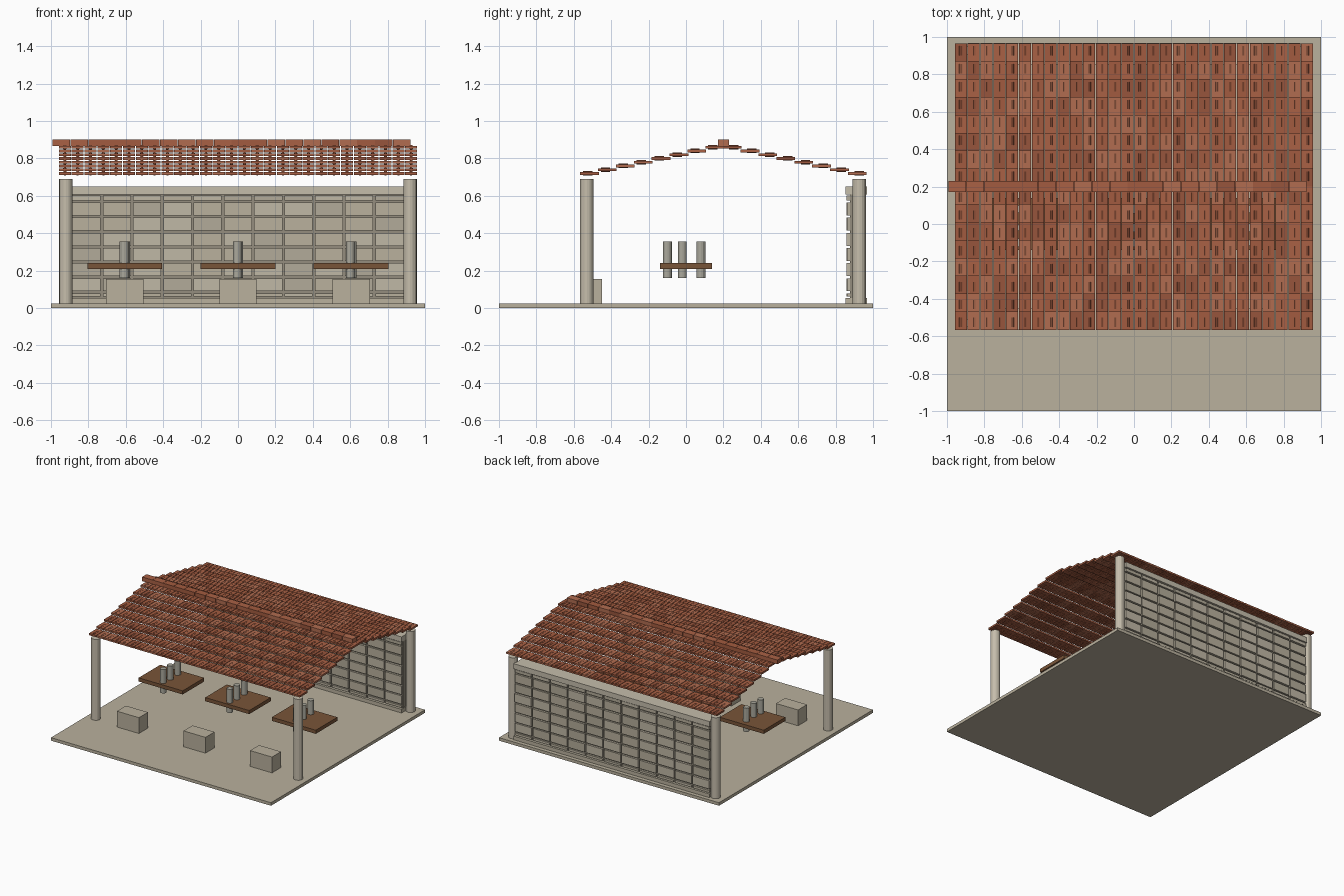
import bpy, bmesh, random
from mathutils import Matrix, Vector

if "Cube" in bpy.data.objects:
    bpy.data.objects.remove(bpy.data.objects["Cube"])
random.seed(4)


def mat(name, rgb):
    m = bpy.data.materials.new(name)
    m.diffuse_color = (*rgb, 1)
    m.use_nodes = True
    m.node_tree.nodes["Principled BSDF"].inputs["Base Color"].default_value = m.diffuse_color
    return m


stone = mat("stone", (0.49, 0.44, 0.34))
column_mat = mat("pale_stone", (0.56, 0.51, 0.41))
blocks = [mat("block_%d" % i, c) for i, c in enumerate(
    [(0.49, 0.44, 0.34), (0.53, 0.48, 0.38), (0.45, 0.41, 0.32)])]
mortar = mat("mortar", (0.30, 0.27, 0.21))
wood = mat("wood", (0.19, 0.09, 0.04))
mug_grey = mat("mug_grey", (0.40, 0.39, 0.33))
clay = [mat("clay_%d" % i, c) for i, c in enumerate(
    [(0.40, 0.12, 0.06), (0.36, 0.105, 0.05), (0.44, 0.15, 0.08), (0.31, 0.09, 0.045)])]


def add_box(bm, lo, hi, mi=0):
    lo, hi = Vector(lo), Vector(hi)
    m = Matrix.Translation((lo + hi) / 2) @ Matrix.Diagonal((*(hi - lo), 1))
    for v in bmesh.ops.create_cube(bm, size=1, matrix=m)["verts"]:
        for f in v.link_faces:
            f.material_index = mi


def add_cyl(bm, centre, r, length, sides, along_y=False, mi=0):
    m = Matrix.Translation(centre)
    if along_y:
        m = m @ Matrix.Rotation(1.570796, 4, 'X')
    r_ = bmesh.ops.create_cone(bm, cap_ends=True, segments=sides, radius1=r,
                               radius2=r, depth=length, matrix=m)
    for v in r_["verts"]:
        for f in v.link_faces:
            f.material_index = mi


def finish(bm, name, mats):
    me = bpy.data.meshes.new(name)
    bm.to_mesh(me)
    bm.free()
    for m in mats:
        me.materials.append(m)
    ob = bpy.data.objects.new(name, me)
    bpy.context.collection.objects.link(ob)
    return ob


def box(name, lo, hi, m):
    bm = bmesh.new()
    add_box(bm, lo, hi)
    return finish(bm, name, [m])


def cyl(name, centre, r, length, sides, m):
    bm = bmesh.new()
    add_cyl(bm, centre, r, length, sides)
    return finish(bm, name, [m])


# floor slab
box("floor", (-1, -1, 0), (1, 1, 0.025), stone)

# four corner columns
for x in (-0.92, 0.92):
    for y, side in ((-0.53, "front"), (0.927, "back")):
        cyl(side + "_column", (x, y, 0.3575), 0.036, 0.665, 16, column_mat)

# back wall: footing, mortar core, staggered blocks, cap
box("wall_footing", (-0.89, 0.852, 0.025), (0.89, 0.968, 0.055), stone)
box("wall_core", (-0.885, 0.876, 0.055), (0.885, 0.944, 0.61), mortar)
box("wall_cap", (-0.89, 0.852, 0.607), (0.89, 0.968, 0.65), column_mat)
bm = bmesh.new()
gap = 0.006
rows = [0.055, 0.085, 0.165, 0.246, 0.327, 0.408, 0.489, 0.57, 0.607]
seams = [-0.89 + 0.1618 * i for i in range(12)]
for z0, z1 in zip(rows, rows[1:]):
    for a, b in zip(seams, seams[1:]):
        j = random.uniform(0, 0.006)
        add_box(bm, (a + gap, 0.858 + j, z0 + gap),
                (b - gap, 0.962 - j, z1 - gap), random.randrange(3))
finish(bm, "wall_blocks", blocks)

# tables, each with three cups, and a stone seat in front
for x in (-0.605, 0, 0.605):
    box("table_top", (x - 0.2, -0.14, 0.21), (x + 0.2, 0.14, 0.24), wood)
    for dx, y in ((-0.004, -0.1), (0.004, -0.02), (0, 0.08)):
        cyl("table_cup", (x + dx, y, 0.2575), 0.024, 0.195, 12, mug_grey)
    box("stone_seat", (x - 0.1, -0.565, 0.025), (x + 0.1, -0.448, 0.155), stone)

# stepped roof slopes of flat tiles, each with a small round rib
step, width = 0.0957, 1.92 / 28
for name, s in (("front_roof", -1), ("back_roof", 1)):
    bm = bmesh.new()
    for row in range(8):
        z = 0.72 + 0.02 * row
        outer = 0.766 - step * row
        inner = outer - step - (0.004 if row < 7 else 0)
        ya, yb = sorted((0.2 + s * outer, 0.2 + s * inner))
        for col in range(28):
            x = -0.96 + width * (col + 0.5)
            c = random.randrange(4)
            h = width / 2 - 0.002
            add_box(bm, (x - h, ya, z - 0.0075), (x + h, yb, z + 0.0075), c)
            add_cyl(bm, (x, 0.2 + s * (outer - 0.04), z), 0.012, 0.05, 8, True, c)
    finish(bm, name, clay)

# ridge cap pieces
bm = bmesh.new()
w = 1.917 / 20
for i in range(20):
    x = -0.992 + w * i
    add_box(bm, (x, 0.171, 0.866), (x + w - 0.002, 0.229, 0.9), random.randrange(4))
finish(bm, "roof_ridge", clay)
